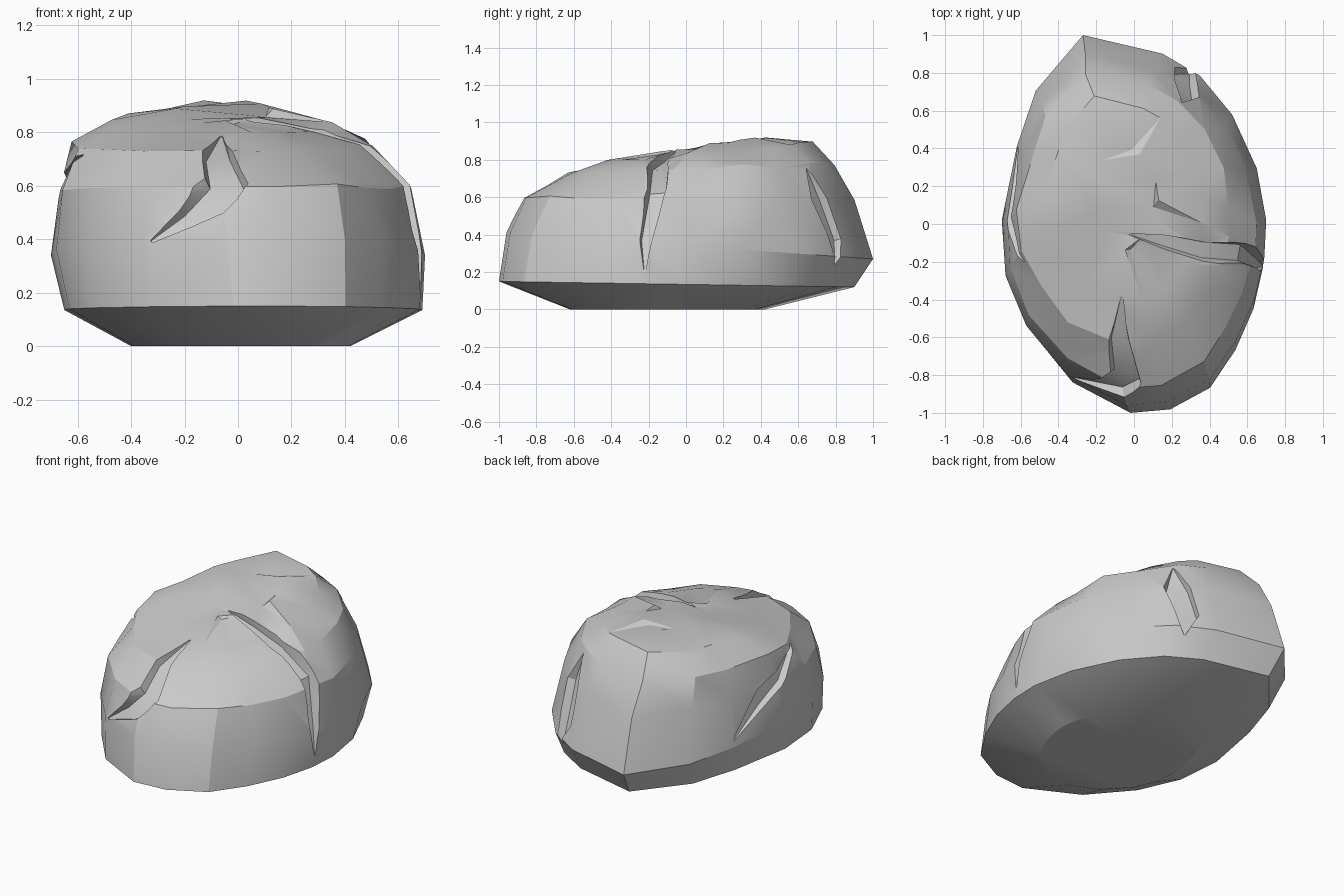
import bpy, bmesh, random
from mathutils import Vector
from mathutils.bvhtree import BVHTree

if "Cube" in bpy.data.objects:
    bpy.data.objects.remove(bpy.data.objects["Cube"])

random.seed(4)

# Plan outline of the boulder (x, y)
OUTLINE = [(-.04, -1), (.18, -.98), (.40, -.86), (.54, -.65), (.64, -.42), (.69, -.2),
           (.7, 0), (.65, .28), (.52, .57), (.35, .78), (.15, .9), (-.27, 1),
           (-.52, .7), (-.62, .4), (-.7, 0), (-.68, -.3), (-.57, -.57), (-.36, -.83)]
# Rings: x min, x max, y min, y max, z at front, z at back
RINGS = [(-.40, .42, -.62, .42, 0, 0),
         (-.65, .69, -1, .90, .15, .12),
         (-.70, .70, -.96, 1.0, .41, .27),
         (-.67, .64, -.86, .90, .60, .59),
         (-.61, .51, -.63, .80, .735, .78),
         (-.47, .36, -.42, .67, .785, .89),
         (-.22, .12, -.15, .42, .84, .92)]


def loft(bm, sections):
    rows = [[bm.verts.new(p) for p in s] for s in sections]
    n = len(rows[0])
    for a, b in zip(rows, rows[1:]):
        for i in range(n):
            j = (i + 1) % n
            bm.faces.new((a[i], a[j], b[j], b[i]))
    bm.faces.new(rows[0][::-1])
    bm.faces.new(rows[-1])
    bmesh.ops.recalc_face_normals(bm, faces=bm.faces)


def make_object(name, bm):
    me = bpy.data.meshes.new(name)
    bm.to_mesh(me)
    ob = bpy.data.objects.new(name, me)
    bpy.context.collection.objects.link(ob)
    return ob


# Boulder body
sections = []
for k, (x0, x1, y0, y1, zf, zb) in enumerate(RINGS):
    row = []
    for x, y in OUTLINE:
        t = (y + 1) / 2
        p = Vector((x0 + (x + .7) / 1.4 * (x1 - x0), y0 + t * (y1 - y0), zf + t * (zb - zf)))
        if k > 2:
            p += Vector([random.uniform(-.014, .014) for _ in range(3)])
        row.append(p)
    sections.append(row)
bm = bmesh.new()
loft(bm, sections)
bmesh.ops.triangulate(bm, faces=bm.faces)
tree = BVHTree.FromBMesh(bm)
rock = make_object("boulder", bm)

# Chipped cracks: left / right rim points, each chip tapering to a point at both ends
CRACKS = {
    "front_chip": [((-.07, -.38, .78), (-.055, -.38, .78)),
                   ((-.15, -.62, .73), (-.01, -.62, .73)),
                   ((-.15, -.78, .64), (.06, -.84, .58)),
                   ((-.25, -.82, .51), (-.03, -.93, .50)),
                   ((-.35, -.85, .40), (-.34, -.86, .39))],
    "right_chip": [((-.03, -.06, .86), (-.03, -.05, .86)),
                   ((.15, -.14, .83), (.16, -.05, .85)),
                   ((.36, -.21, .77), (.38, -.08, .78)),
                   ((.57, -.22, .64), (.58, -.09, .64)),
                   ((.68, -.26, .38), (.69, -.17, .38)),
                   ((.68, -.225, .2), (.68, -.215, .2))],
    "back_chip": [((.29, .68, .78), (.30, .68, .78)),
                  ((.24, .84, .63), (.42, .71, .62)),
                  ((.24, .91, .40), (.40, .79, .42)),
                  ((.33, .87, .2), (.34, .86, .2))],
    "left_chip": [((-.58, -.2, .72), (-.58, -.2, .71)),
                  ((-.65, .02, .67), (-.68, -.02, .56)),
                  ((-.62, .2, .60), (-.66, .16, .46)),
                  ((-.63, .42, .36), (-.64, .41, .35))],
}
bpy.context.view_layer.objects.active = rock
for name, pairs in CRACKS.items():
    secs = []
    for i, (l, r) in enumerate(pairs):
        depth = .004 if i in (0, len(pairs) - 1) else .04
        pl, nl = tree.find_nearest(Vector(l))[:2]
        pr, nr = tree.find_nearest(Vector(r))[:2]
        n = (nl + nr).normalized()
        secs.append([pl + n * .07, pr + n * .07,
                     pr.lerp(pl, .18) - n * depth, pl.lerp(pr, .18) - n * depth])
    cb = bmesh.new()
    loft(cb, secs)
    bmesh.ops.triangulate(cb, faces=cb.faces)
    cutter = make_object(name + "_cutter", cb)
    cutter.hide_render = True
    mod = rock.modifiers.new(name, 'BOOLEAN')
    mod.operation = 'DIFFERENCE'
    mod.solver = 'EXACT'
    mod.object = cutter
    bpy.ops.object.modifier_apply(modifier=mod.name)
    bpy.data.objects.remove(cutter)

# Soft facets with hard chip edges
rock.select_set(True)
bpy.ops.object.shade_smooth_by_angle(angle=0.42)
